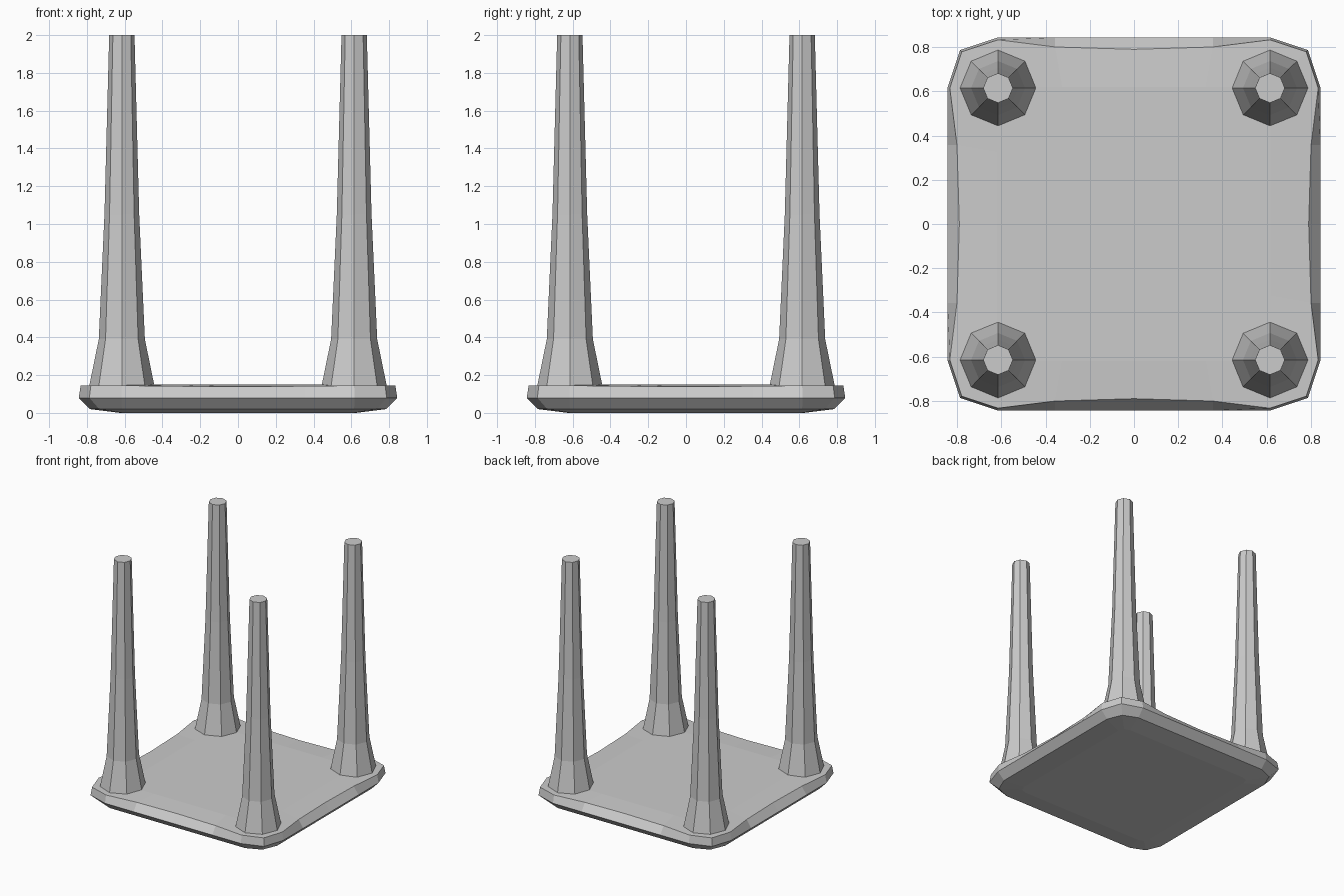
import bpy, bmesh, math

if "Cube" in bpy.data.objects:
    bpy.data.objects.remove(bpy.data.objects["Cube"])


def make_object(name, bm):
    bmesh.ops.recalc_face_normals(bm, faces=bm.faces)
    mesh = bpy.data.meshes.new(name)
    bm.to_mesh(mesh)
    bm.free()
    obj = bpy.data.objects.new(name, mesh)
    bpy.context.collection.objects.link(obj)
    return obj


def loft(name, rings):
    """Skin a stack of equal-length closed rings and cap both ends."""
    bm = bmesh.new()
    loops = [[bm.verts.new(p) for p in ring] for ring in rings]
    for a, b in zip(loops, loops[1:]):
        n = len(a)
        for i in range(n):
            j = (i + 1) % n
            bm.faces.new((a[i], a[j], b[j], b[i]))
    bm.faces.new(loops[0][::-1])
    bm.faces.new(loops[-1])
    return make_object(name, bm)


def slab_ring(half, flat, corner, z, sag=0.0, drop=0.0):
    """Square ring with clipped corners; edge middles pull in by sag and down by drop."""
    side = [(half, -flat, z)]
    for t, k in ((-0.58, 0.75), (0, 1), (0.58, 0.75)):
        side.append((half - sag * k, flat * t, z - drop * k))
    side += [(half, flat, z), (corner, corner, z)]
    ring = []
    for q in range(4):
        for x, y, h in side:
            for _ in range(q):
                x, y = -y, x
            ring.append((x, y, h))
    return ring


# Table top, lying face down
loft("table_top", [
    slab_ring(0.625, 0.56, 0.61, 0.0),
    slab_ring(0.785, 0.615, 0.735, 0.02),
    slab_ring(0.843, 0.617, 0.787, 0.08),
    slab_ring(0.833, 0.615, 0.779, 0.145, 0.043, 0.005),
    slab_ring(0.62, 0.56, 0.61, 0.15),
])

# Four octagonal tapered legs pointing up
PROFILE = [(0.172, 0.145), (0.122, 0.39), (0.092, 1.05), (0.067, 2.0)]
for x_name, sx in (("left", -1), ("right", 1)):
    for y_name, sy in (("front", -1), ("back", 1)):
        cx, cy = 0.615 * sx, 0.615 * sy
        loft(f"{y_name}_{x_name}_leg", [
            [(cx + r * math.cos(i * math.pi / 4), cy + r * math.sin(i * math.pi / 4), z)
             for i in range(8)] for r, z in PROFILE])
